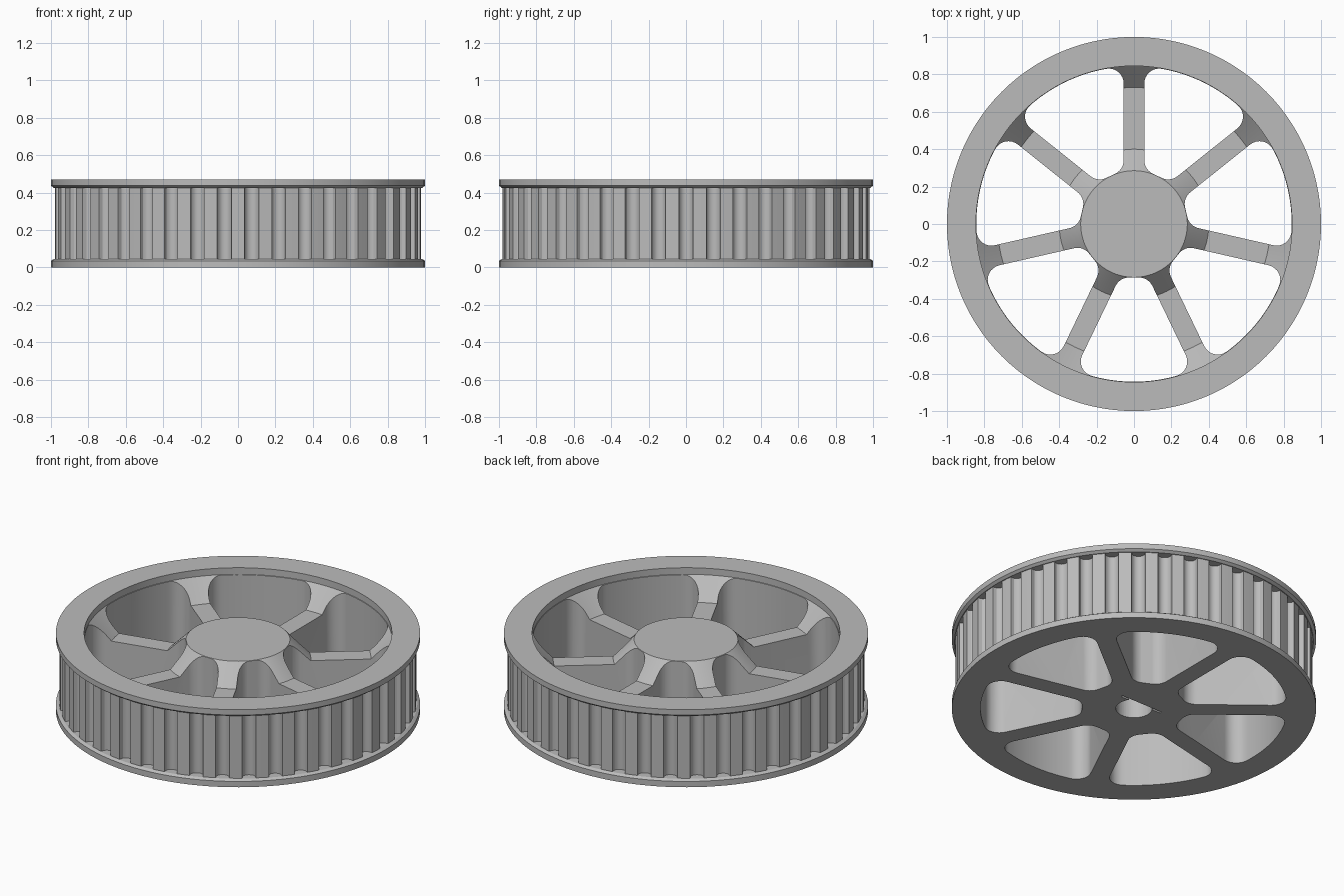
import bpy
import bmesh
from math import sin, cos, pi, asin, radians

SPOKES = 7
TEETH = 42
HALF_SPOKE = 0.055
HUB_R, RIM_R = 0.285, 0.845

cube = bpy.data.objects.get("Cube")
if cube:
    bpy.data.objects.remove(cube, do_unlink=True)

grey = bpy.data.materials.new("plain grey")
grey.use_nodes = True
colour = (0.5, 0.5, 0.5, 1)
grey.diffuse_color = colour
grey.node_tree.nodes["Principled BSDF"].inputs["Base Color"].default_value = colour


def polar(r, a):
    return r * cos(a), r * sin(a)


def make_object(name, bm):
    bmesh.ops.recalc_face_normals(bm, faces=bm.faces)
    mesh = bpy.data.meshes.new(name)
    bm.to_mesh(mesh)
    bm.free()
    mesh.materials.append(grey)
    obj = bpy.data.objects.new(name, mesh)
    bpy.context.collection.objects.link(obj)
    return obj


def add_prism(bm, outline, z0, z1):
    low = [bm.verts.new((x, y, z0)) for x, y in outline]
    high = [bm.verts.new((x, y, z1)) for x, y in outline]
    bm.faces.new(low[::-1])
    bm.faces.new(high)
    for i in range(len(low)):
        j = (i + 1) % len(low)
        bm.faces.new((low[i], low[j], high[j], high[i]))


def lathe(name, profile, steps):
    bm = bmesh.new()
    verts = [bm.verts.new((r, 0, z)) for r, z in profile]
    edges = [bm.edges.new(pair) for pair in zip(verts, verts[1:])]
    bmesh.ops.spin(bm, geom=verts + edges, cent=(0, 0, 0), axis=(0, 0, 1),
                   angle=2 * pi, steps=steps, use_merge=False)
    bmesh.ops.remove_doubles(bm, verts=bm.verts, dist=0.0001)
    return make_object(name, bm)


def smooth(obj):
    bpy.ops.object.select_all(action="DESELECT")
    obj.select_set(True)
    bpy.context.view_layer.objects.active = obj
    bpy.ops.object.shade_smooth_by_angle(angle=radians(25))


def cut(obj, cutter):
    mod = obj.modifiers.new("cut", "BOOLEAN")
    mod.operation = "DIFFERENCE"
    mod.solver = "EXACT"
    mod.object = cutter
    bpy.ops.object.select_all(action="DESELECT")
    obj.select_set(True)
    bpy.context.view_layer.objects.active = obj
    bpy.ops.object.modifier_apply(modifier=mod.name)
    bpy.data.objects.remove(cutter, do_unlink=True)


def window_outline(fillet=0.08, n=8):
    """Rounded opening between two spokes, centred on angle 0."""
    half = pi / SPOKES
    inner, outer = HUB_R + 0.002, RIM_R - 0.002
    r1, r2 = inner + fillet, outer - fillet
    d = HALF_SPOKE + fillet
    a1, a2 = half - asin(d / r1), half - asin(d / r2)
    side = half + pi / 2
    pts = [polar(outer, a2 * i / 16) for i in range(16)]
    for r, a, start, end in ((r2, a2, a2, side), (r1, a1, side, a1 + pi)):
        cx, cy = polar(r, a)
        for i in range(n + 1):
            dx, dy = polar(fillet, start + (end - start) * i / n)
            pts.append((cx + dx, cy + dy))
    return pts + [(x, -y) for x, y in reversed(pts[1:])]


# Wheel body: flanges, rim, sloped spoke web and hub
wheel = lathe("wheel_body", [
    (0, 0), (1, 0), (1, 0.035), (0.985, 0.045), (0.925, 0.045),
    (0.925, 0.425), (0.985, 0.425), (1, 0.437), (1, 0.47),
    (RIM_R, 0.47), (RIM_R, 0.43), (0.73, 0.315), (0.4, 0.315),
    (HUB_R, 0.43), (0, 0.43)], 112)

# Openings between the spokes
bm = bmesh.new()
outline = window_outline()
for k in range(SPOKES):
    turn = pi / 2 + (k + 0.5) * 2 * pi / SPOKES
    c, s = cos(turn), sin(turn)
    add_prism(bm, [(x * c - y * s, x * s + y * c) for x, y in outline], -0.1, 0.6)
cut(wheel, make_object("window_cutter", bm))

# Blind shaft bore with a flat side and a narrow relief slot
bm = bmesh.new()
bore_r, flat_y, slot_x, slot_top = 0.1, 0.055, 0.14, 0.068
start = pi - asin(flat_y / bore_r)
sweep = pi + 2 * asin(flat_y / bore_r)
bore = [polar(bore_r, start + sweep * i / 32) for i in range(33)]
bore += [(slot_x, flat_y), (slot_x, slot_top), (-slot_x, slot_top), (-slot_x, flat_y)]
add_prism(bm, bore, -0.1, 0.39)
cut(wheel, make_object("bore_cutter", bm))
smooth(wheel)

# Toothed belt ring with rounded grooves between the flanges
tip, depth, groove = 0.98, 0.045, 0.038
pitch = 2 * pi / TEETH
ring = []
for k in range(TEETH):
    mid = -pi / 2 + (k + 0.5) * pitch
    for i in range(9):
        t = pi * i / 8
        ring.append((tip - depth * sin(t) ** 0.7, mid - groove / tip * cos(t)))
    ring.append((tip, mid + pitch / 2))
bm = bmesh.new()
loops = []
for inner, z in ((False, 0.04), (False, 0.43), (True, 0.43), (True, 0.04)):
    loops.append([bm.verts.new((*polar(0.9 if inner else r, a), z)) for r, a in ring])
for a, b in zip(loops, loops[1:] + loops[:1]):
    for i in range(len(ring)):
        j = (i + 1) % len(ring)
        bm.faces.new((a[i], a[j], b[j], b[i]))
smooth(make_object("belt_teeth", bm))
